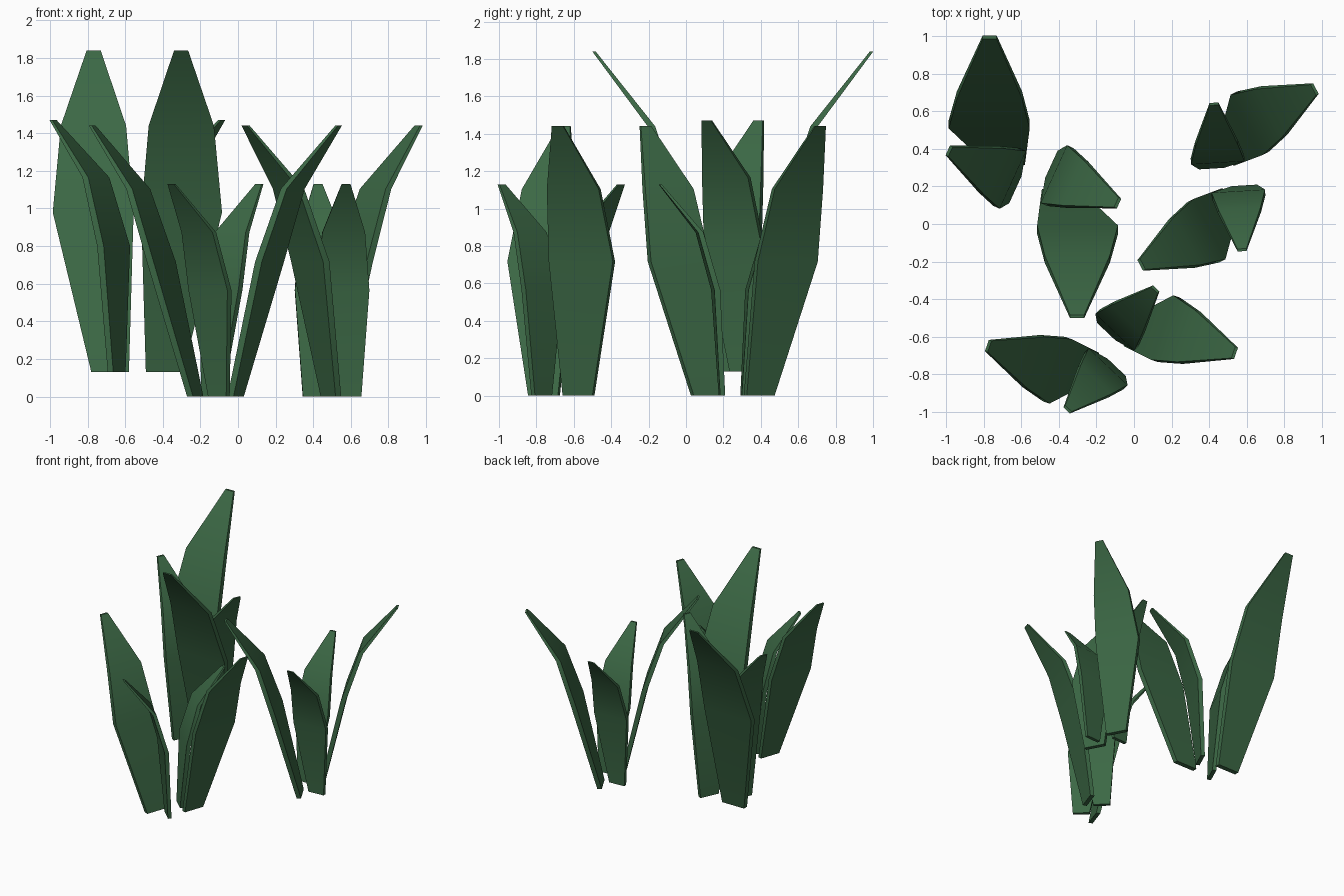
import bpy, bmesh, math
from mathutils import Matrix, Vector

if "Cube" in bpy.data.objects:
    bpy.data.objects.remove(bpy.data.objects["Cube"])

green = bpy.data.materials.new("leaf_green")
green.diffuse_color = (0.045, 0.14, 0.06, 1)
green.use_nodes = True
green.node_tree.nodes["Principled BSDF"].inputs["Base Color"].default_value = green.diffuse_color

# Leaf sections from base to tip: left, right, outward distance, height, thickness
LARGE = [(-0.245, -0.045, 0.085, 0.0, 0.04), (-0.45, -0.02, 0.28, 0.85, 0.045),
         (-0.407, -0.06, 0.435, 1.31, 0.04), (-0.27, -0.195, 0.742, 1.71, 0.018)]
SMALL = [(-0.18, -0.022, 0.075, 0.0, 0.032), (-0.228, 0.11, 0.112, 0.67, 0.038),
         (-0.195, 0.075, 0.215, 1.035, 0.034), (-0.088, -0.032, 0.465, 1.34, 0.016)]


def leaf(name, sections, angle, centre, scale):
    """Loft a thin tapered blade through its sections."""
    m = (Matrix.Translation(centre) @ Matrix.Rotation(math.radians(angle), 4, 'Z')
         @ Matrix.Scale(scale, 4))
    bm = bmesh.new()
    rings = []
    for l, r, d, z, t in sections:
        pts = [(l, d - t / 2), (r, d - t / 2), (r, d + t / 2), (l, d + t / 2)]
        rings.append([bm.verts.new(m @ Vector((x, y, z))) for x, y in pts])
    for a, b in zip(rings, rings[1:]):
        for i in range(4):
            j = (i + 1) % 4
            bm.faces.new((a[i], a[j], b[j], b[i]))
    bm.faces.new(rings[0][::-1])
    bm.faces.new(rings[-1])
    bmesh.ops.recalc_face_normals(bm, faces=bm.faces)
    mesh = bpy.data.meshes.new(name)
    bm.to_mesh(mesh)
    bm.free()
    mesh.materials.append(green)
    ob = bpy.data.objects.new(name, mesh)
    bpy.context.collection.objects.link(ob)
    bpy.ops.object.select_all(action='DESELECT')
    ob.select_set(True)
    bpy.context.view_layer.objects.active = ob
    bpy.ops.object.shade_smooth_by_angle(angle=math.radians(30))


# Three plants, each with two large and two small leaves facing opposite ways
plants = [("left_plant", (-0.535, 0.25, 0.13), 1.0, 0),
          ("right_plant", (0.5, 0.25, 0), 0.843, -62),
          ("front_plant", (-0.12, -0.667, 0), 0.843, -109)]
for name, centre, scale, turn in plants:
    for k in range(2):
        leaf(f"{name}_large_leaf_{k + 1}", LARGE, turn + 180 * k, centre, scale)
        leaf(f"{name}_small_leaf_{k + 1}", SMALL, turn + 65.5 + 180 * k, centre, scale)
